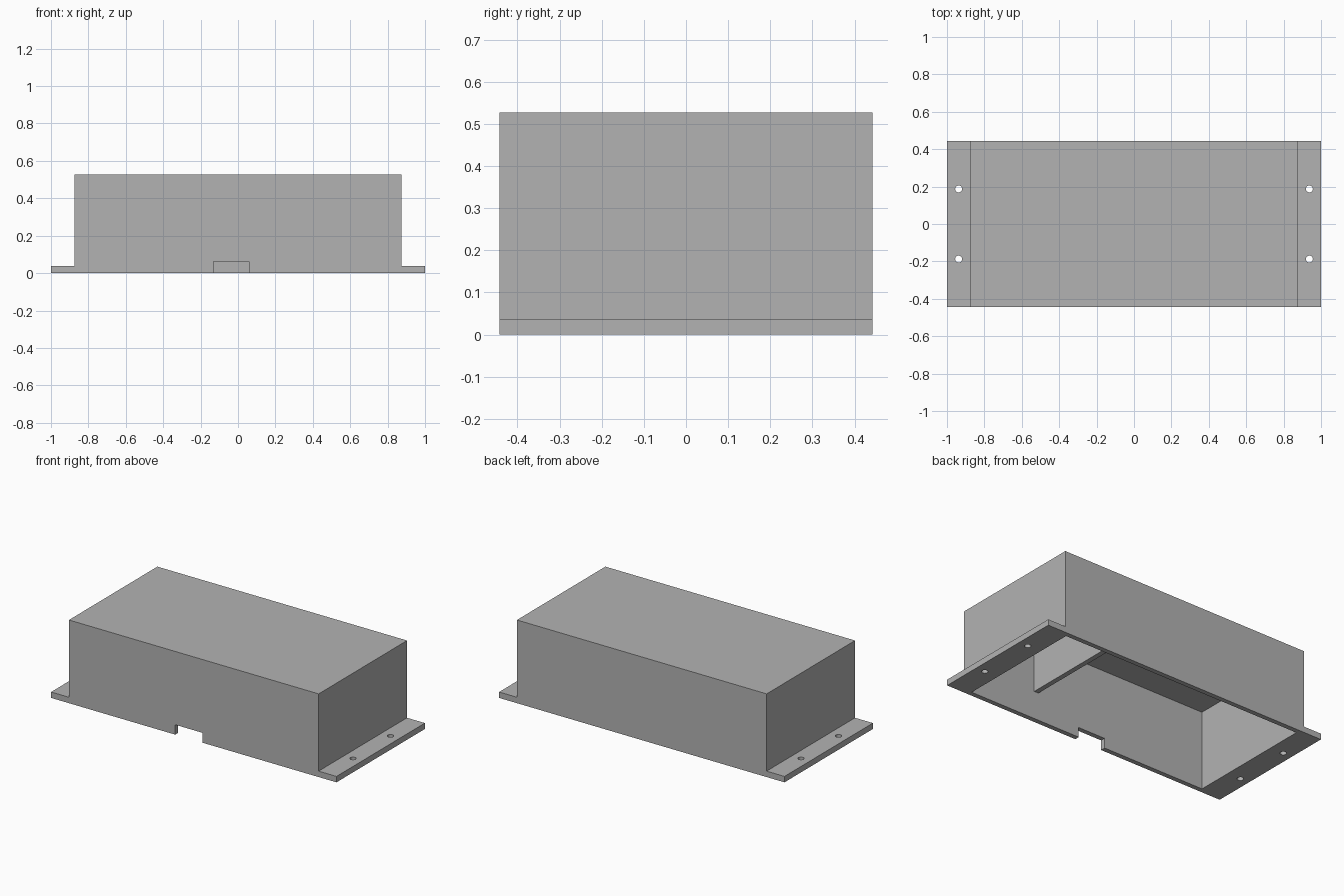
import bpy
import bmesh
from mathutils import Matrix, Vector

if "Cube" in bpy.data.objects:
    bpy.data.objects.remove(bpy.data.objects["Cube"], do_unlink=True)

grey = bpy.data.materials.new("plain grey")
grey.use_nodes = True
colour = (0.45, 0.45, 0.45, 1)
grey.diffuse_color = colour
grey.node_tree.nodes["Principled BSDF"].inputs["Base Color"].default_value = colour

HALF_Y, WALL = 0.4425, 0.03
HALF_X, HEIGHT, FLANGE = 0.875, 0.527, 0.0375


def finish(name, bm, cutter):
    mesh = bpy.data.meshes.new(name)
    bm.to_mesh(mesh)
    bm.free()
    obj = bpy.data.objects.new(name, mesh)
    bpy.context.scene.collection.objects.link(obj)
    mesh.materials.append(grey)
    obj.hide_render = cutter
    if cutter:
        obj.hide_set(True)
        obj.display_type = 'WIRE'
    return obj


def box(name, low, high, cutter=False):
    low, high = Vector(low), Vector(high)
    bm = bmesh.new()
    place = Matrix.Translation((low + high) / 2) @ Matrix.Diagonal((*(high - low), 1))
    bmesh.ops.create_cube(bm, size=1, matrix=place)
    return finish(name, bm, cutter)


def cut(obj, cutter):
    mod = obj.modifiers.new(cutter.name, 'BOOLEAN')
    mod.operation = 'DIFFERENCE'
    mod.solver = 'EXACT'
    mod.object = cutter


# Stepped outer profile: cover with a mounting flange at each end
bm = bmesh.new()
half = [(HALF_X, HEIGHT), (HALF_X, FLANGE), (1, FLANGE), (1, 0)]
outline = half + [(-x, z) for x, z in reversed(half)]
face = bm.faces.new([bm.verts.new((x, -HALF_Y, z)) for x, z in outline])
side = bmesh.ops.extrude_face_region(bm, geom=[face])["geom"]
bmesh.ops.translate(bm, vec=(0, 2 * HALF_Y, 0),
                    verts=[v for v in side if isinstance(v, bmesh.types.BMVert)])
bmesh.ops.recalc_face_normals(bm, faces=bm.faces)
cover = finish("cover", bm, False)

# Hollow inside, open at the bottom
inner_x, inner_y, ceiling = HALF_X - WALL, HALF_Y - WALL, HEIGHT - WALL
cut(cover, box("cavity_cutter", (-inner_x, -inner_y, -0.1), (inner_x, inner_y, ceiling), True))

# Cable notch in the front wall
cut(cover, box("notch_cutter", (-0.13, -0.6, -0.1), (0.06, -0.35, 0.0625), True))

# Screw holes through the flanges
bm = bmesh.new()
for x in (-0.9375, 0.9375):
    for y in (-0.1875, 0.1875):
        bmesh.ops.create_cone(bm, cap_ends=True, segments=32, radius1=0.0185,
                              radius2=0.0185, depth=0.3, matrix=Matrix.Translation((x, y, 0)))
cut(cover, finish("screw_hole_cutter", bm, True))

# Divider hanging from the ceiling
box("divider", (0.355, -inner_y, 0.176), (0.386, inner_y, ceiling))
